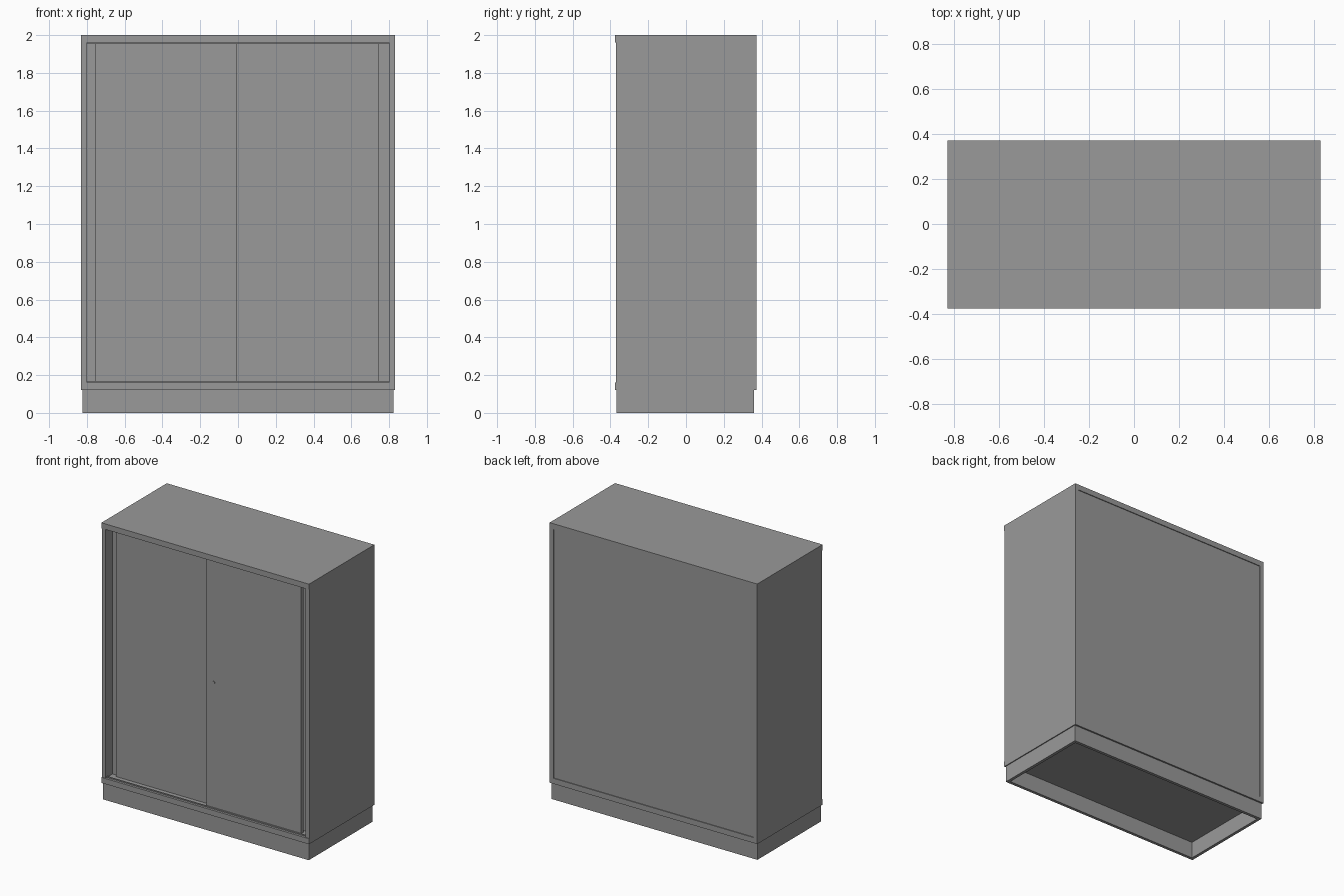
import bpy

default = bpy.data.objects.get("Cube")
if default:
    bpy.data.objects.remove(default, do_unlink=True)

grey = bpy.data.materials.new("cabinet grey")
grey.use_nodes = True
colour = (0.32, 0.32, 0.32, 1)
grey.diffuse_color = colour
grey.node_tree.nodes["Principled BSDF"].inputs["Base Color"].default_value = colour


def box(name, x, y, z):
    """Box spanning the given (low, high) range on each axis."""
    bpy.ops.mesh.primitive_cube_add(size=1, location=[(a + b) / 2 for a, b in (x, y, z)])
    ob = bpy.context.object
    ob.name = name
    ob.scale = [b - a for a, b in (x, y, z)]
    bpy.ops.object.transform_apply(location=False, rotation=False, scale=True)
    ob.data.materials.append(grey)
    return ob


W, FRONT, BACK = 0.83, -0.375, 0.372   # half width and depth limits
INNER = 0.80                           # half width of the door opening
LOW, HIGH = 0.16, 1.96                 # opening height

# Carcass
box("top_panel", (-W, W), (FRONT, BACK), (HIGH, 2))
box("bottom_panel", (-W, W), (FRONT, BACK), (0.12, LOW))
box("back_panel", (-INNER, INNER), (0.345, BACK - 0.006), (LOW, HIGH))
for side, s in (("left", 1), ("right", -1)):
    box(side + "_side_panel", sorted((s * INNER, s * W)), (FRONT + 0.005, BACK), (LOW, HIGH))
    # Recessed stile behind the door edge
    box(side + "_stile", sorted((s * 0.70, s * INNER)), (-0.29, -0.27), (LOW, HIGH))

# Sliding doors on two tracks
box("front_sliding_door", (-0.01, 0.747), (-0.347, -0.318), (LOW + 0.003, HIGH - 0.003))
box("rear_sliding_door", (-0.756, 0.02), (-0.315, -0.288), (LOW + 0.003, HIGH - 0.003))

# Door tracks along the opening
for name, z in (("bottom_track", (LOW, LOW + 0.008)), ("top_track", (HIGH - 0.008, HIGH))):
    box(name, (-INNER, INNER), (-0.358, -0.35), z)

# Small flush lock
bpy.ops.mesh.primitive_cylinder_add(vertices=16, radius=0.01, depth=0.008,
                                    location=(0.05, -0.348, 1.07), rotation=(1.5708, 0, 0))
lock = bpy.context.object
lock.name = "door_lock"
lock.data.materials.append(grey)

# Hollow plinth, open underneath
PX, PF, PB, T = 0.823, -0.367, 0.36, 0.022
box("plinth_front", (-PX, PX), (PF, PF + T), (0, 0.12))
box("plinth_back", (-PX, PX), (PB - T, PB), (0, 0.12))
for side, s in (("left", 1), ("right", -1)):
    box("plinth_" + side, sorted((s * (PX - T), s * PX)), (PF + T, PB - T), (0, 0.12))
